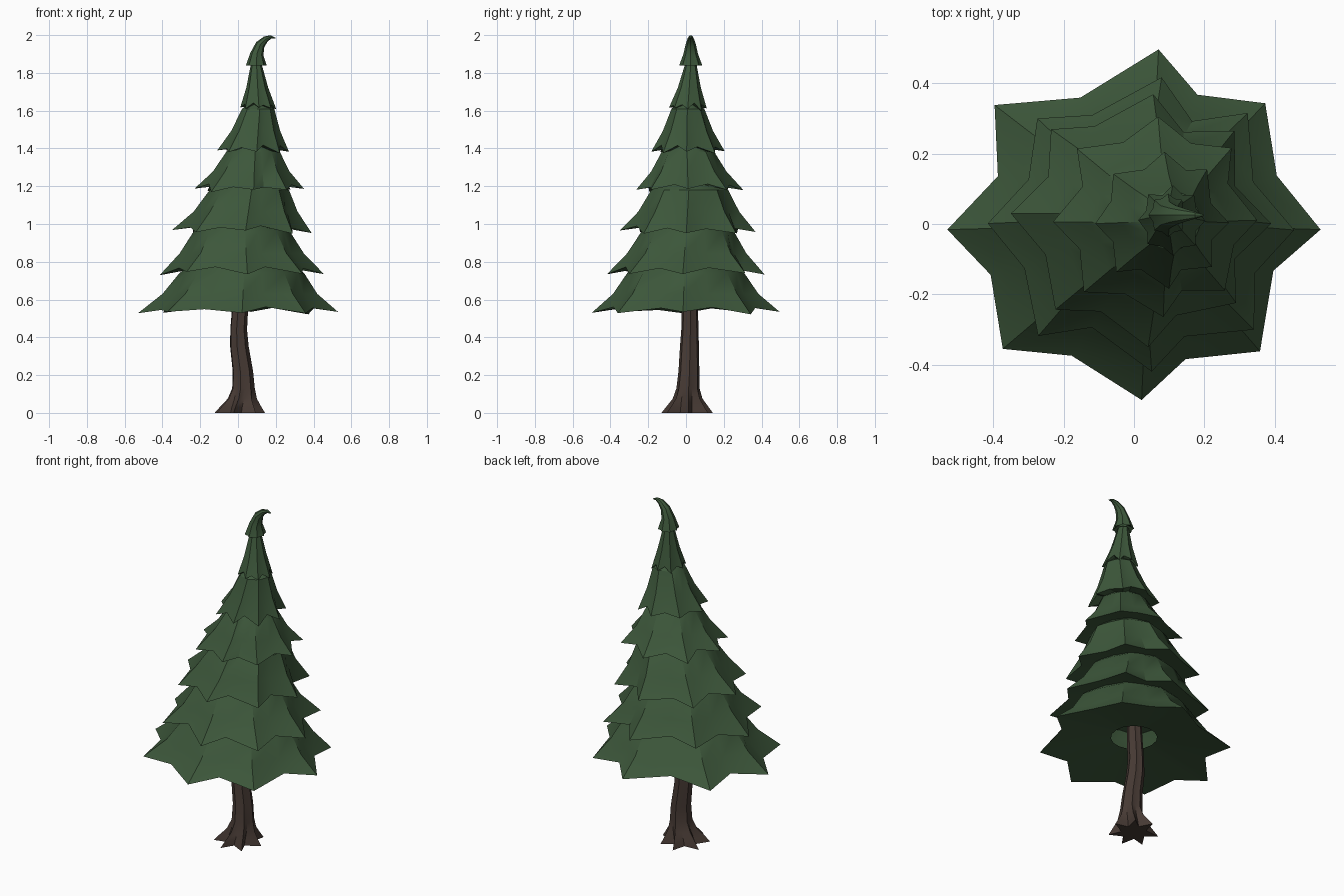
import bpy, bmesh, math, random
from mathutils import Vector, Matrix

random.seed(4)
cube = bpy.data.objects.get("Cube")
if cube:
    bpy.data.objects.remove(cube)


def material(name, rgb):
    mat = bpy.data.materials.new(name)
    mat.use_nodes = True
    mat.diffuse_color = (*rgb, 1)
    mat.node_tree.nodes["Principled BSDF"].inputs["Base Color"].default_value = (*rgb, 1)
    return mat


def ring(center, rx, ry, count, tooth=1.0, lift=0.0, twist=(), tilt=0.0):
    """Closed ring of points; odd points are pulled in by tooth and raised by lift."""
    turn = Matrix.Rotation(tilt, 3, 'Y')
    points = []
    for i in range(count):
        a = math.tau * i / count + (twist[i] if twist else 0)
        k = tooth if i % 2 else 1
        p = turn @ Vector((rx * k * math.cos(a), ry * k * math.sin(a), lift * (i % 2)))
        points.append(Vector(center) + p)
    return points


def loft(name, rings, mat, angle, cap_bottom=False):
    """Skin consecutive rings upward and close the top with a fan."""
    bm = bmesh.new()
    loops = [[bm.verts.new(p) for p in r] for r in rings]
    n = len(loops[0])
    for low, high in zip(loops, loops[1:]):
        for i in range(n):
            j = (i + 1) % n
            bm.faces.new((low[i], low[j], high[j], high[i]))
    bm.faces.new(loops[-1])
    if cap_bottom:
        bm.faces.new(loops[0][::-1])
    mesh = bpy.data.meshes.new(name)
    bm.to_mesh(mesh)
    bm.free()
    obj = bpy.data.objects.new(name, mesh)
    bpy.context.collection.objects.link(obj)
    mesh.materials.append(mat)
    bpy.ops.object.select_all(action='DESELECT')
    obj.select_set(True)
    bpy.context.view_layer.objects.active = obj
    bpy.ops.object.shade_smooth_by_angle(angle=math.radians(angle))
    return obj


green = material("pine green", (0.046, 0.095, 0.043))
brown = material("bark brown", (0.062, 0.042, 0.034))

# Branch tiers: rim centre x, y, rim height, radius x, radius y, shoulder radius
tiers = [
    (0.0, 0.0, 0.53, 0.53, 0.50, 0.33),
    (0.02, 0.0, 0.74, 0.435, 0.42, 0.255),
    (0.02, 0.01, 0.96, 0.37, 0.36, 0.21),
    (0.06, 0.02, 1.18, 0.29, 0.285, 0.14),
    (0.08, 0.01, 1.385, 0.19, 0.195, 0.085),
    (0.107, 0.01, 1.61, 0.095, 0.10, 0.03),
]
tip_center = (0.097, 0.025, 1.84)
sides = 16
for k, (x, y, z, rx, ry, shoulder) in enumerate(tiers):
    nx, ny, nz = tiers[k + 1][:3] if k + 1 < len(tiers) else tip_center
    twist = [random.uniform(-0.06, 0.06) for _ in range(sides)]
    # front and back points lean toward the model's left
    twist[4] -= 0.08
    twist[12] += 0.08
    rim = ring((x, y, z), rx, ry, sides, 0.8, 0.025, twist)
    for i, p in enumerate(rim):
        p.z += random.uniform(-0.012, 0.008)
        if i % 4:
            p.xy = Vector((x, y)) + (p.xy - Vector((x, y))) * random.uniform(0.96, 1.03)
    hole = ring((x, y, z + 0.12 * rx), 0.235 * rx, 0.235 * rx, sides)
    mid = (rx * 0.45 + shoulder * 0.52)
    waist = ring(((x + nx) / 2, (y + ny) / 2, (z + nz) / 2 - 0.005), mid, mid * ry / rx, sides, 0.87, 0, twist)
    top = ring((nx, ny, nz), shoulder, shoulder * ry / rx, sides, 0.95, 0, twist)
    cap = ring((nx, ny, nz + 0.35 * shoulder), shoulder * 0.55, shoulder * 0.55, sides)
    loft(f"branch_tier_{k + 1}", [hole, rim, waist, top, cap], green, 30)

# Curled treetop: x, height, radius, tilt along the bend
tip_rings = [ring((0.097, 0.025, 1.865), 0.02, 0.02, sides)]
for x, z, r, tilt in [(0.097, 1.838, 0.056, 0), (0.1, 1.9, 0.035, 0.2), (0.118, 1.95, 0.025, 0.55),
                      (0.148, 1.98, 0.016, 0.95), (0.175, 1.99, 0.009, 1.4), (0.198, 1.984, 0.002, 1.9)]:
    tip_rings.append(ring((x, 0.025, z), r, r * 1.1, sides, 0.83 if z < 1.85 else 0.93, 0, (), tilt))
loft("curled_treetop", tip_rings, green, 30)

# Trunk with flared pointed roots: x, y, height, radius, groove depth
trunk_rings = []
wobble = [random.uniform(-0.12, 0.12) for _ in range(14)]
for x, y, z, r, groove in [(0.005, 0.005, 0, 0.138, 0.5), (0.01, 0.006, 0.03, 0.115, 0.57),
                           (0.02, 0.008, 0.075, 0.08, 0.75), (0.027, 0.01, 0.13, 0.062, 0.88),
                           (0.024, 0.015, 0.22, 0.056, 0.88), (0.006, 0.018, 0.35, 0.051, 0.88),
                           (0.002, 0.02, 0.44, 0.046, 0.88), (0.01, 0.02, 0.56, 0.044, 0.88),
                           (0.02, 0.02, 0.8, 0.038, 0.88)]:
    trunk_rings.append(ring((x, y, z), r, r, 14, groove, 0, wobble))
loft("trunk", trunk_rings, brown, 25, cap_bottom=True)
